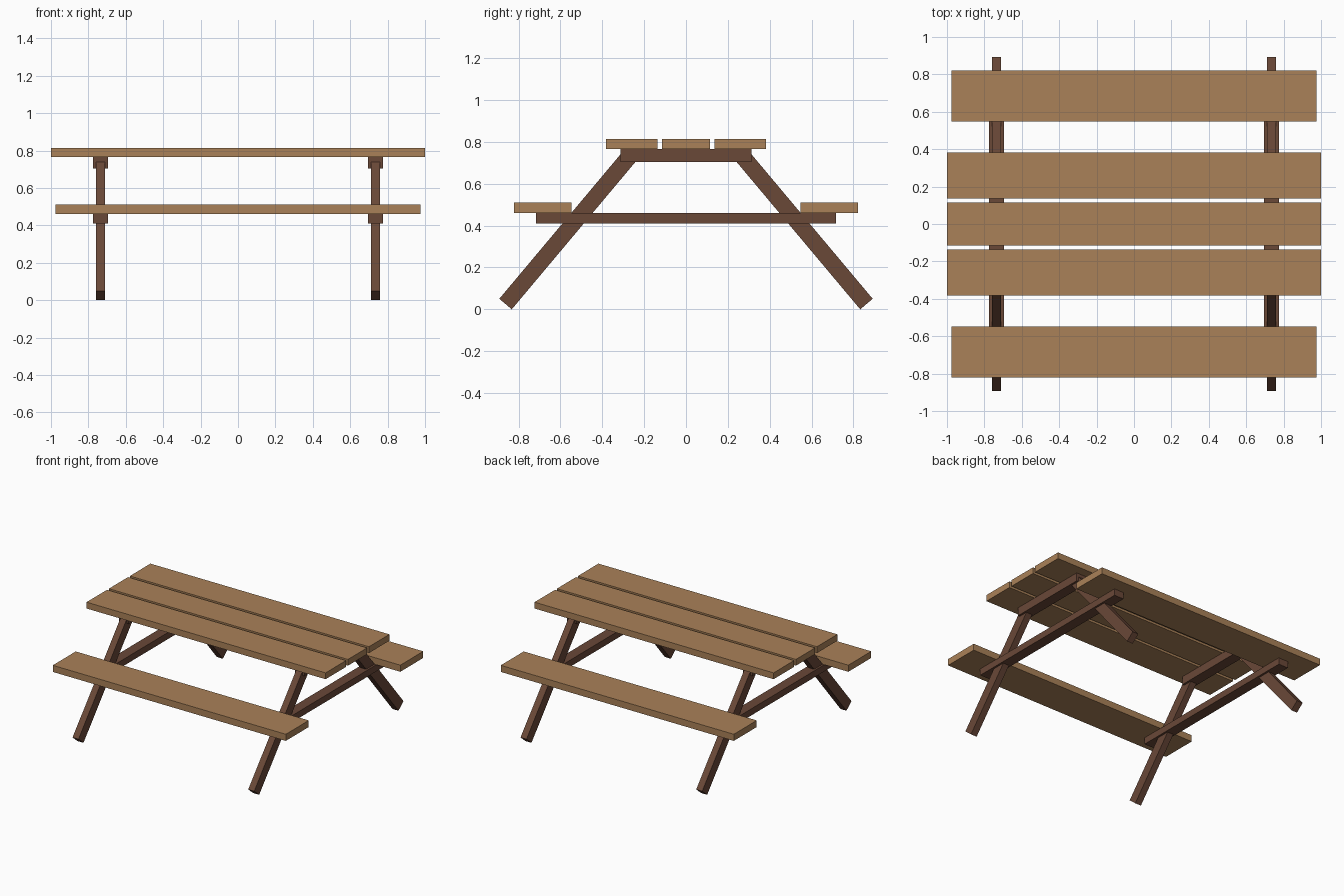
import bpy
import math

cube = bpy.data.objects.get("Cube")
if cube:
    bpy.data.objects.remove(cube, do_unlink=True)


def make_material(name, rgb):
    mat = bpy.data.materials.new(name)
    mat.use_nodes = True
    color = (*rgb, 1.0)
    mat.diffuse_color = color
    mat.node_tree.nodes["Principled BSDF"].inputs["Base Color"].default_value = color
    return mat


light_wood = make_material("light wood", (0.40, 0.22, 0.098))
dark_wood = make_material("dark wood", (0.144, 0.065, 0.039))


def board(name, center, size, mat, tilt=0.0):
    """Box-shaped piece of timber, optionally tilted about the x axis."""
    bpy.ops.mesh.primitive_cube_add(size=1, location=center)
    obj = bpy.context.object
    obj.name = name
    obj.scale = size
    bpy.ops.object.transform_apply(location=False, rotation=False, scale=True)
    obj.rotation_euler.x = tilt
    obj.data.materials.append(mat)
    return obj


# Table top: three planks
board("middle_table_plank", (0, 0, 0.79), (2, 0.229, 0.048), light_wood)
for side, s in (("front", -1), ("back", 1)):
    board(f"{side}_table_plank", (0, s * 0.259, 0.79), (2, 0.245, 0.048), light_wood)
    # Bench seat
    board(f"{side}_bench_seat", (0, s * 0.684, 0.486), (1.95, 0.274, 0.05), light_wood)

# Two end frames: beams and splayed legs
LEAN = math.radians(50)
LENGTH, DEPTH = 0.92, 0.078
foot_y = 0.892 - DEPTH / 2 * math.sin(LEAN)
foot_z = DEPTH / 2 * math.cos(LEAN)
leg_y = foot_y - LENGTH / 2 * math.cos(LEAN)
leg_z = foot_z + LENGTH / 2 * math.sin(LEAN)

for end, x in (("right", -0.735), ("left", 0.735)):
    board(f"{end}_top_beam", (x, 0, 0.735), (0.08, 0.626, 0.062), dark_wood)
    board(f"{end}_seat_beam", (x, 0, 0.436), (0.08, 1.432, 0.05), dark_wood)
    for side, s in (("front", -1), ("back", 1)):
        board(f"{side}_{end}_leg", (x, s * leg_y, leg_z),
              (0.05, LENGTH, DEPTH), dark_wood, tilt=-s * LEAN)
